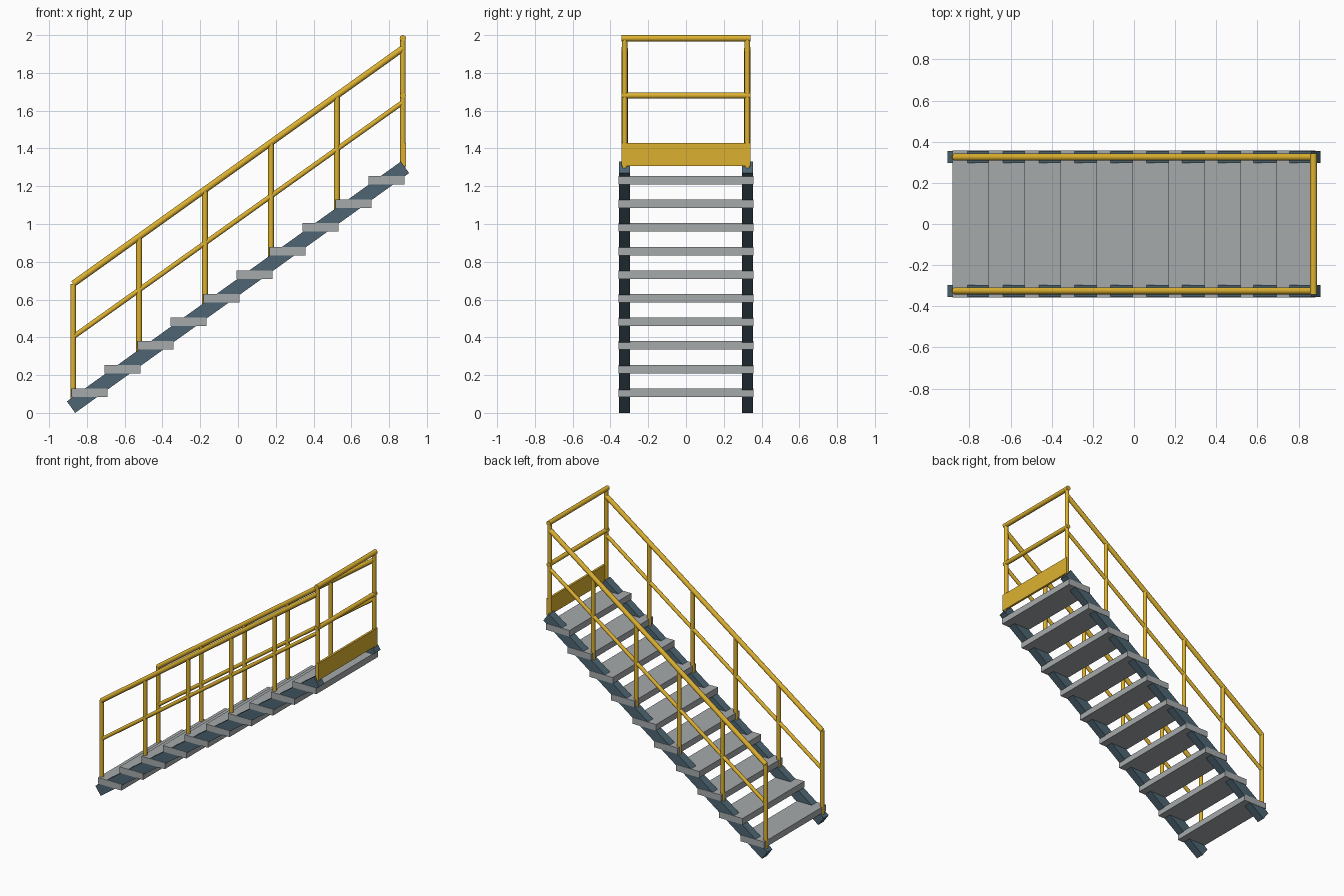
import bpy, math
from mathutils import Vector

if "Cube" in bpy.data.objects:
    bpy.data.objects.remove(bpy.data.objects["Cube"])


def material(name, rgb):
    m = bpy.data.materials.new(name)
    m.diffuse_color = (*rgb, 1)
    m.use_nodes = True
    m.node_tree.nodes["Principled BSDF"].inputs["Base Color"].default_value = m.diffuse_color
    return m


YELLOW = material("safety_yellow", (0.72, 0.44, 0.03))
BLUE = material("steel_blue", (0.075, 0.13, 0.17))
GREY = material("tread_grey", (0.38, 0.40, 0.41))


def box(name, loc, size, mat, pitch=0):
    bpy.ops.mesh.primitive_cube_add(size=1, location=loc, rotation=(0, -pitch, 0))
    ob = bpy.context.object
    ob.name = name
    ob.scale = size
    bpy.ops.object.transform_apply(location=False, rotation=False, scale=True)
    ob.data.materials.append(mat)
    return ob


def tube(name, a, b, r):
    a, b = Vector(a), Vector(b)
    d = b - a
    bpy.ops.mesh.primitive_cylinder_add(vertices=16, radius=r, depth=d.length, location=(a + b) / 2)
    ob = bpy.context.object
    ob.name = name
    ob.rotation_euler = d.to_track_quat('Z', 'Y').to_euler()
    ob.data.materials.append(YELLOW)
    bpy.ops.object.shade_smooth_by_angle(angle=math.radians(40))
    return ob


# Shared slope lines
X_END = 0.884          # stringer end
Z_LOW, Z_HIGH = 0.0305, 1.30
SLOPE = (Z_HIGH - Z_LOW) / (2 * X_END)
PITCH = math.atan(SLOPE)
POST_X = 0.873
POST_Y = 0.325


def on_line(x, z0, z1, half):
    return z0 + (z1 - z0) * (x + half) / (2 * half)


# Treads
for i in range(10):
    box(f"tread_{i + 1}", (-0.787 + i * 0.1749, 0, 0.107 + i * 0.125),
        (0.19, 0.714, 0.045), GREY)

for side, s in (("front", -1), ("back", 1)):
    y = s * POST_Y
    # Sloping stringer
    box(f"{side}_stringer", (0, y, (Z_LOW + Z_HIGH) / 2),
        (2 * X_END / math.cos(PITCH), 0.059, 0.075), BLUE, PITCH)
    # Sloping handrail and mid rail
    tube(f"{side}_handrail", (-POST_X, y, 0.683), (POST_X, y, 1.93), 0.017)
    tube(f"{side}_mid_rail", (-POST_X, y, 0.402), (POST_X, y, 1.645), 0.013)
    # Upright posts, rooted in the stringer
    for i in range(6):
        x = -POST_X + i * 2 * POST_X / 5
        top = 1.983 if i == 5 else on_line(x, 0.683, 1.93, POST_X)
        tube(f"{side}_post_{i + 1}", (x, y, on_line(x, Z_LOW, Z_HIGH, X_END) + 0.004),
             (x, y, top), 0.015)

# End guard across the top of the stairs
tube("end_top_rail", (POST_X, -0.342, 1.983), (POST_X, 0.342, 1.983), 0.017)
tube("end_mid_rail", (POST_X, -0.342, 1.68), (POST_X, 0.342, 1.68), 0.016)
box("toe_board", (0.882, 0, 1.368), (0.016, 0.684, 0.124), YELLOW)
